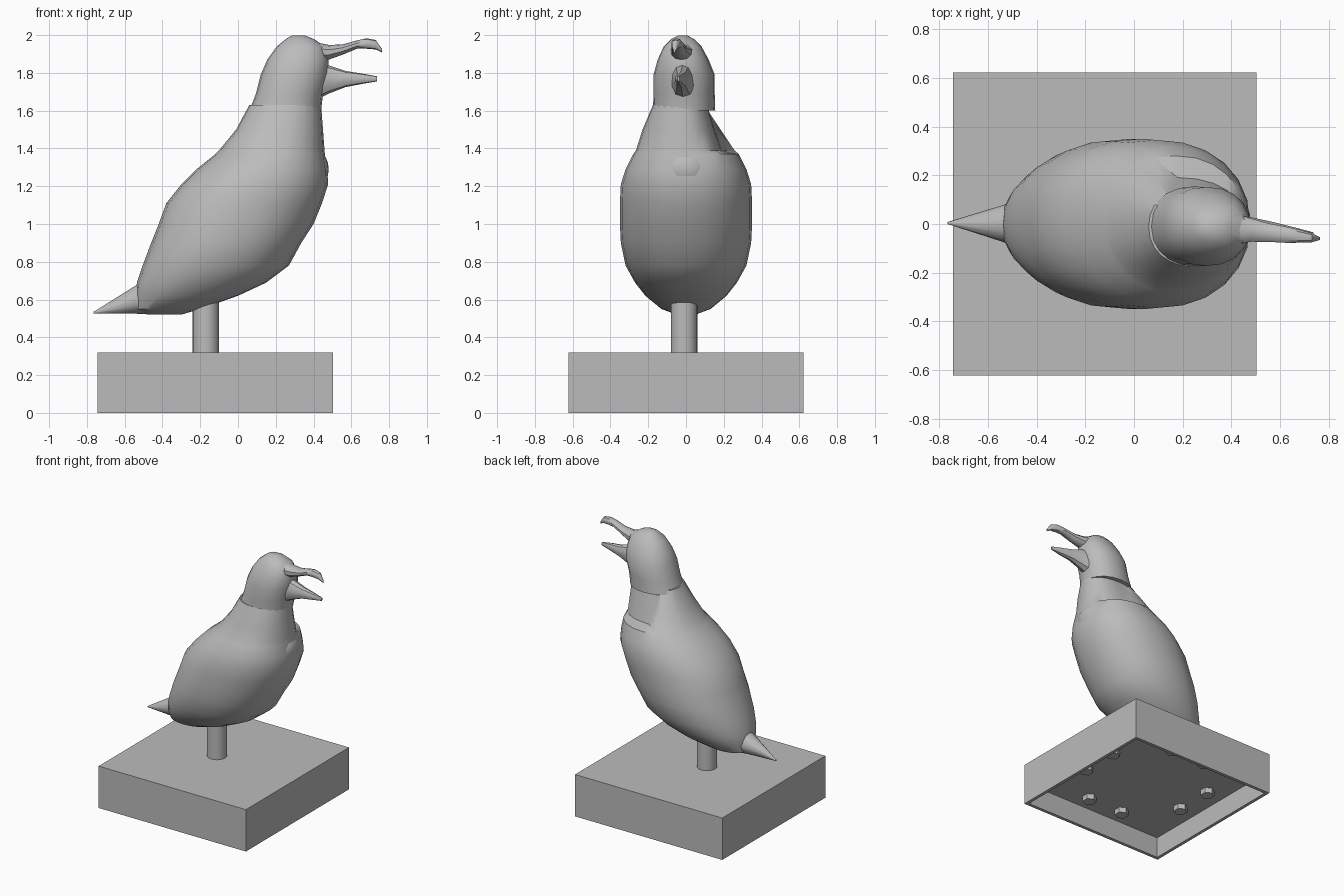
import bpy, bmesh, math
from mathutils import Vector

cube = bpy.data.objects.get("Cube")
if cube:
    bpy.data.objects.remove(cube, do_unlink=True)

# One plain grey for everything
grey = bpy.data.materials.new("plain_grey")
grey.use_nodes = True
grey.diffuse_color = (0.5, 0.5, 0.5, 1)
grey.node_tree.nodes["Principled BSDF"].inputs["Base Color"].default_value = (0.5, 0.5, 0.5, 1)


def finish(name, bm, smooth=True):
    bmesh.ops.recalc_face_normals(bm, faces=bm.faces)
    mesh = bpy.data.meshes.new(name)
    bm.to_mesh(mesh)
    bm.free()
    mesh.materials.append(grey)
    obj = bpy.data.objects.new(name, mesh)
    bpy.context.collection.objects.link(obj)
    if smooth:
        bpy.ops.object.select_all(action='DESELECT')
        obj.select_set(True)
        bpy.context.view_layer.objects.active = obj
        bpy.ops.object.shade_smooth_by_angle(angle=math.radians(35))
    return obj


def loft(name, rings, shape=None):
    """Skin a list of closed rings and cap both ends."""
    bm = bmesh.new()
    loops = [[bm.verts.new(shape(p) if shape else p) for p in r] for r in rings]
    n = len(loops[0])
    for a, b in zip(loops, loops[1:]):
        for i in range(n):
            j = (i + 1) % n
            bm.faces.new((a[i], a[j], b[j], b[i]))
    bm.faces.new(loops[0])
    bm.faces.new(loops[-1])
    return finish(name, bm)


def oval(lo, hi, mid, half, n, power=1.0):
    """Points of an oval spanning lo..hi on one axis, mid +- half on the other."""
    pts = []
    for i in range(n):
        a = 2 * math.pi * i / n
        c, s = math.cos(a), math.sin(a)
        u = math.copysign(abs(c) ** power, c)
        v = math.copysign(abs(s) ** power, s)
        pts.append(((lo + hi) / 2 + u * (hi - lo) / 2, mid + v * half))
    return pts


def level_rings(rows, n, power):
    return [[Vector((x, y, z)) for x, y in oval(lo, hi, mid, half, n, power)]
            for z, lo, hi, mid, half in rows]


def length_rings(rows, n, power=1.0):
    return [[Vector((x, y, z)) for z, y in oval(lo, hi, mid, half, n, power)]
            for x, lo, hi, mid, half in rows]


def shoulder_step(p):
    """Pull the left side of the neck in behind a shoulder ledge."""
    if p.y > 0 and p.z > 1.385 and p.x > 0.1:
        p.y *= 0.72
    return p


# Body: z, back x, breast x, centre y, half width
loft("body", level_rings([
    (0.52, -0.48, -0.3, 0, 0.05), (0.55, -0.545, -0.2, 0, 0.13),
    (0.62, -0.545, 0, 0, 0.215), (0.69, -0.535, 0.15, 0, 0.27),
    (0.78, -0.505, 0.27, 0, 0.32), (0.9, -0.46, 0.335, 0, 0.345),
    (1.0, -0.42, 0.4, 0, 0.35), (1.11, -0.38, 0.445, 0, 0.35),
    (1.21, -0.3, 0.477, 0, 0.345), (1.29, -0.22, 0.473, 0, 0.32),
    (1.37, -0.12, 0.46, 0, 0.28), (1.39, -0.1, 0.458, 0, 0.265),
    (1.5, -0.01, 0.45, -0.01, 0.22), (1.63, 0.06, 0.44, -0.01, 0.165),
], 24, 0.92), shoulder_step)

# Head: same columns as the body
loft("head", level_rings([
    (1.6, 0.06, 0.44, -0.01, 0.165), (1.69, 0.095, 0.45, -0.01, 0.162),
    (1.79, 0.12, 0.478, -0.01, 0.162), (1.87, 0.155, 0.48, -0.015, 0.135),
    (1.94, 0.205, 0.46, -0.018, 0.1), (1.98, 0.255, 0.4, -0.018, 0.06),
    (1.998, 0.285, 0.355, -0.018, 0.025),
], 20, 0.92))

# Beak halves and tail: x, low z, high z, centre y, half width
loft("upper_beak", length_rings([
    (0.4, 1.86, 1.965, -0.02, 0.07), (0.48, 1.87, 1.948, -0.025, 0.05),
    (0.55, 1.895, 1.95, -0.035, 0.04), (0.63, 1.928, 1.972, -0.045, 0.034),
    (0.68, 1.928, 1.983, -0.05, 0.028), (0.73, 1.924, 1.974, -0.056, 0.02),
    (0.763, 1.908, 1.925, -0.06, 0.006),
], 10, 0.9))
loft("lower_beak", length_rings([
    (0.4, 1.65, 1.85, -0.01, 0.08), (0.48, 1.69, 1.84, -0.02, 0.05),
    (0.57, 1.725, 1.81, -0.025, 0.035), (0.66, 1.742, 1.796, -0.035, 0.022),
    (0.737, 1.755, 1.782, -0.04, 0.006),
], 10, 0.9))
loft("tail", length_rings([
    (-0.4, 0.52, 0.74, 0, 0.13), (-0.54, 0.525, 0.675, 0.002, 0.075),
    (-0.766, 0.526, 0.534, 0.004, 0.004),
], 12))

# Rounded crop on the breast
bm = bmesh.new()
bmesh.ops.create_uvsphere(bm, u_segments=16, v_segments=10, radius=1)
for v in bm.verts:
    v.co = Vector((0.41 + v.co.x * 0.07, v.co.y * 0.12, 1.29 + v.co.z * 0.1))
finish("breast_bulge", bm)

# Post
loft("post", level_rings([(0.3, -0.24, -0.1, -0.01, 0.07),
                          (0.66, -0.24, -0.1, -0.01, 0.07)], 24, 1))

# Plinth, open underneath
bm = bmesh.new()
bmesh.ops.create_cube(bm, size=1)
for v in bm.verts:
    v.co = Vector((-0.12 + v.co.x * 1.245, v.co.y * 1.245, 0.16 + v.co.z * 0.32))
bottom = [f for f in bm.faces if f.calc_center_median().z < 0.01]
bmesh.ops.inset_region(bm, faces=bottom, thickness=0.035)
cavity = bmesh.ops.extrude_discrete_faces(bm, faces=bottom)["faces"]
bmesh.ops.translate(bm, verts=cavity[0].verts, vec=(0, 0, 0.16))
finish("plinth", bm, smooth=False)

# Small pads set in pairs around the hollow
count = 0
for sx in (-1, 1):
    for sy in (-1, 1):
        for dx, dy in ((0.44, 0.15), (0.15, 0.46)):
            bm = bmesh.new()
            bmesh.ops.create_cone(bm, cap_ends=True, segments=6, radius1=0.05,
                                  radius2=0.05, depth=0.05)
            bmesh.ops.translate(bm, verts=bm.verts, vec=(-0.12 + sx * dx, sy * dy, 0.145))
            count += 1
            finish(f"plinth_pad_{count}", bm, smooth=False)
